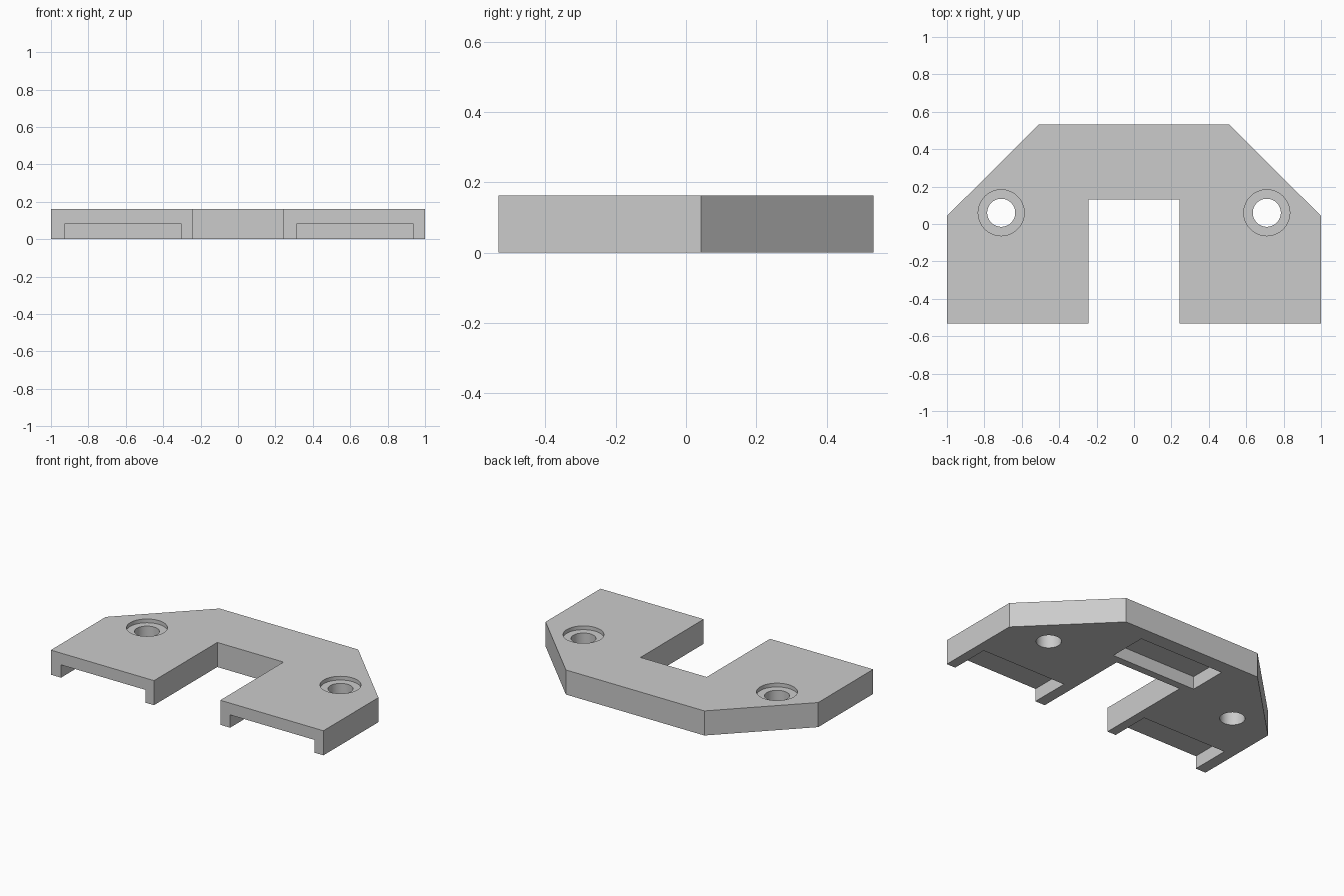
import bpy
import bmesh
import math

default = bpy.data.objects.get("Cube")
if default:
    bpy.data.objects.remove(default, do_unlink=True)

HEIGHT = 0.163
FRONT, BACK = -0.533, 0.533
POCKET_TOP = 0.085
MARGIN = 0.05

# Plain grey finish
grey = bpy.data.materials.new("plain grey")
grey.use_nodes = True
grey.diffuse_color = (0.6, 0.6, 0.6, 1)
grey.node_tree.nodes["Principled BSDF"].inputs["Base Color"].default_value = (0.6, 0.6, 0.6, 1)


def prism(name, outline, bottom, top):
    """Extrude a flat counter-clockwise outline from bottom to top."""
    bm = bmesh.new()
    face = bm.faces.new([bm.verts.new((x, y, bottom)) for x, y in outline])
    side = bmesh.ops.extrude_face_region(bm, geom=[face])
    verts = [g for g in side["geom"] if isinstance(g, bmesh.types.BMVert)]
    bmesh.ops.translate(bm, verts=verts, vec=(0, 0, top - bottom))
    bmesh.ops.recalc_face_normals(bm, faces=bm.faces)
    mesh = bpy.data.meshes.new(name)
    bm.to_mesh(mesh)
    bm.free()
    mesh.materials.append(grey)
    obj = bpy.data.objects.new(name, mesh)
    bpy.context.scene.collection.objects.link(obj)
    return obj


def rectangle(x0, x1, y0, y1):
    return [(x0, y0), (x1, y0), (x1, y1), (x0, y1)]


def circle(x, y, radius, sides=64):
    turn = [2 * math.pi * i / sides for i in range(sides)]
    return [(x + radius * math.cos(a), y + radius * math.sin(a)) for a in turn]


def cut(body, name, outline, bottom, top):
    """Subtract a prism from the body, then discard the cutter."""
    cutter = prism(name, outline, bottom, top)
    cutter.hide_render = True
    mod = body.modifiers.new(name, "BOOLEAN")
    mod.operation = "DIFFERENCE"
    mod.solver = "EXACT"
    mod.object = cutter
    bpy.ops.object.modifier_apply(modifier=mod.name)
    bpy.data.objects.remove(cutter, do_unlink=True)


# Plate outline: two legs, a front notch and two cut back corners
half = [(0.243, 0.13), (0.243, FRONT), (1, FRONT), (1, 0.043), (0.508, BACK)]
outline = half + [(-x, y) for x, y in reversed(half)]
plate = prism("bracket_plate", outline, 0, HEIGHT)
bpy.context.view_layer.objects.active = plate
plate.select_set(True)

# Counterbored screw holes
for side in (-1, 1):
    cut(plate, "screw_hole", circle(side * 0.71, 0.06, 0.075), -MARGIN, HEIGHT + MARGIN)
    cut(plate, "counterbore", circle(side * 0.71, 0.06, 0.123), HEIGHT - 0.025, HEIGHT + MARGIN)

# Underside pockets: one open to the front in each leg, one closed at the back
for x0, x1 in ((-0.925, -0.305), (0.315, 0.935)):
    cut(plate, "leg_pocket", rectangle(x0, x1, FRONT - MARGIN, -0.27), -MARGIN, POCKET_TOP)
cut(plate, "back_pocket", rectangle(-0.31, 0.31, 0.18, 0.437), -MARGIN, POCKET_TOP)

bpy.ops.object.shade_smooth_by_angle(angle=math.radians(30))
